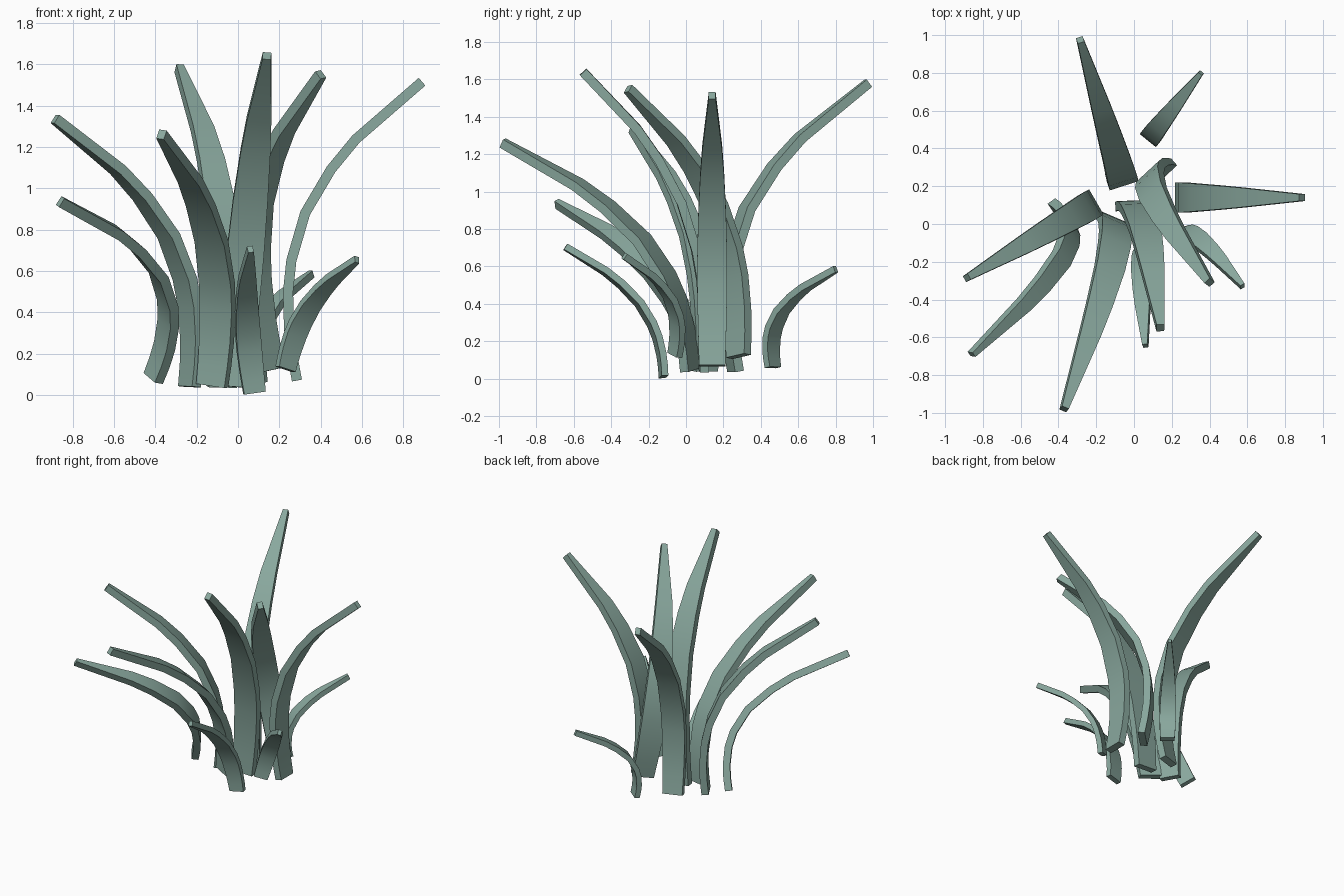
import bpy, bmesh, math
from mathutils import Vector

if "Cube" in bpy.data.objects:
    bpy.data.objects.remove(bpy.data.objects["Cube"])

# Shared blade profile: reach, height, width factor
PROFILE = [(0, 0, .88), (-.022, .12, .92), (-.038, .25, .96), (-.043, .43, 1), (-.027, .58, 1),
           (.04, .81, .93), (.165, 1.02, .8), (.285, 1.165, .66), (.605, 1.44, .23)]
MID, TIP = (.005, .70), (.605, 1.44)

# Each blade: centre of base, point at half height, tip, width
BLADES = [
    ((-.08, .265, .04), (-.075, .285, .79), (-.285, .975, 1.58), .16),
    ((.095, .465, .06), (.11, .49, .32), (.355, .80, .585), .11),
    ((.285, .14, .07), (.29, .14, .77), (.89, .14, 1.515), .16),
    ((.16, .28, .12), (.09, .195, .81), (.40, -.31, 1.55), .165),
    ((-.02, .095, .04), (.048, .015, .82), (.14, -.55, 1.64), .18),
    ((.08, -.12, .01), (.045, -.215, .35), (.06, -.645, .705), .12),
    ((.23, -.06, .125), (.325, -.07, .39), (.575, -.33, .655), .11),
    ((-.125, .02, .045), (-.115, -.17, .65), (-.37, -.98, 1.26), .17),
    ((-.235, .10, .04), (-.295, .06, .67), (-.885, -.285, 1.335), .155),
    ((-.41, .08, .08), (-.36, -.13, .515), (-.86, -.69, .935), .125),
]

mat = bpy.data.materials.new("leaf_green")
mat.diffuse_color = (.25, .39, .34, 1)
mat.use_nodes = True
mat.node_tree.nodes["Principled BSDF"].inputs["Base Color"].default_value = mat.diffuse_color


def make_blade(name, base, mid, tip, width):
    base, mid, tip = Vector(base), Vector(mid), Vector(tip)
    m, t = mid - base, tip - base
    det = MID[0] * TIP[1] - MID[1] * TIP[0]
    # Fit the shared profile through base, half-height point and tip
    path = []
    for r, z, _ in PROFILE:
        a = (r * TIP[1] - z * TIP[0]) / det
        b = (MID[0] * z - MID[1] * r) / det
        path.append(base + a * m + b * t)
    side = m.cross(t).normalized()
    thick = .049 if width > .12 else .036
    bm = bmesh.new()
    rings = []
    for i, p in enumerate(path):
        d = path[min(i + 1, len(path) - 1)] - path[max(i - 1, 0)]
        n = side.cross(d).normalized()
        w = side * width * PROFILE[i][2] / 2
        h = n * thick / 2
        rings.append([bm.verts.new(p + v) for v in (w + h, h - w, -w - h, w - h)])
    for a, b in zip(rings, rings[1:]):
        for k in range(4):
            bm.faces.new((a[k], a[(k + 1) % 4], b[(k + 1) % 4], b[k]))
    bm.faces.new(rings[0])
    bm.faces.new(rings[-1])
    bmesh.ops.recalc_face_normals(bm, faces=bm.faces)
    me = bpy.data.meshes.new(name)
    bm.to_mesh(me)
    bm.free()
    me.materials.append(mat)
    ob = bpy.data.objects.new(name, me)
    bpy.context.collection.objects.link(ob)
    bpy.context.view_layer.objects.active = ob
    ob.select_set(True)


# Tuft of curved grass blades
for i, spec in enumerate(BLADES):
    make_blade(f"grass_blade_{i + 1}", *spec)
bpy.ops.object.shade_smooth_by_angle(angle=math.radians(35))
